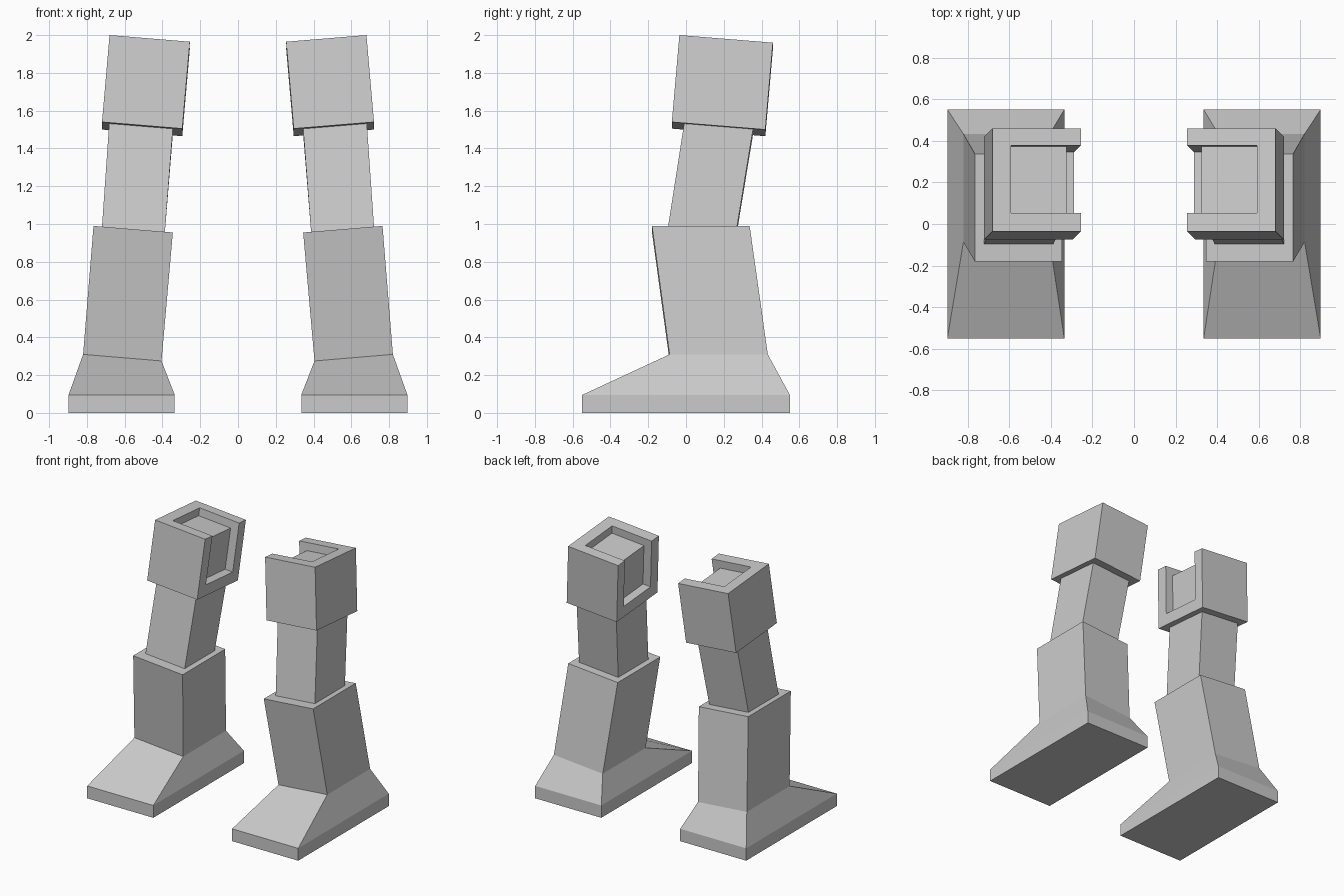
import bpy, bmesh
from mathutils import Vector

if "Cube" in bpy.data.objects:
    bpy.data.objects.remove(bpy.data.objects["Cube"])


def make_object(name, bm, mirror=True):
    bmesh.ops.recalc_face_normals(bm, faces=bm.faces)
    mesh = bpy.data.meshes.new(name)
    bm.to_mesh(mesh)
    bm.free()
    obj = bpy.data.objects.new(name, mesh)
    bpy.context.collection.objects.link(obj)
    if mirror:
        obj.modifiers.new("other_leg", 'MIRROR')
    return obj


def loft(name, rings):
    """Stack of rectangles: x0, x1, y0, y1, z at inner front corner, x slope, y slope."""
    bm = bmesh.new()
    loops = []
    for x0, x1, y0, y1, z, sx, sy in rings:
        corners = [(x0, y0), (x1, y0), (x1, y1), (x0, y1)]
        loops.append([bm.verts.new((x, y, z + sx * (x - x0) + sy * (y - y0)))
                      for x, y in corners])
    for a, b in zip(loops, loops[1:]):
        for i in range(4):
            j = (i + 1) % 4
            bm.faces.new((a[i], a[j], b[j], b[i]))
    bm.faces.new(loops[0])
    bm.faces.new(loops[-1])
    return make_object(name, bm)


# Leaning frame of the hip block: inner front top corner and its three edges
CORNER = Vector((0.255, -0.035, 1.965))
ACROSS = Vector((0.425, 0, 0.035))
BACK = Vector((0, 0.495, -0.04))
DOWN = Vector((0.04, -0.04, -0.46))


def prism(name, profile, v0, v1, mirror):
    """Profile in (across, down) fractions, extruded front to back."""
    bm = bmesh.new()
    ends = [[bm.verts.new(CORNER + ACROSS * u + BACK * v + DOWN * w)
             for u, w in profile] for v in (v0, v1)]
    for end in ends:
        bm.faces.new(end)
    n = len(profile)
    for i in range(n):
        j = (i + 1) % n
        bm.faces.new((ends[0][i], ends[0][j], ends[1][j], ends[1][i]))
    return make_object(name, bm, mirror)


# Foot with flared instep
loft("foot", [
    (0.335, 0.897, -0.55, 0.55, 0, 0, 0),
    (0.335, 0.897, -0.55, 0.55, 0.095, 0, 0),
    (0.405, 0.82, -0.087, 0.433, 0.275, 0.084, 0),
])

# Shin, ledge and narrower thigh
loft("shin_and_thigh", [
    (0.405, 0.82, -0.087, 0.433, 0.275, 0.084, 0),
    (0.345, 0.765, -0.18, 0.337, 0.955, 0.083, 0),
    (0.387, 0.72, -0.095, 0.27, 0.958, 0.083, 0),
    (0.345, 0.682, -0.01, 0.355, 1.504, 0.083, -0.081),
])

# Hip block with a recess open at the top and inner side, around a core
hip = prism("hip_block", [(0, 0), (1, 0), (1, 1), (0, 1)], 0, 1, False)
cutter = prism("recess_cutter", [
    (-0.2, -0.2), (0.79, -0.2), (0.79, 0.13), (0.15, 0.13),
    (0.15, 0.81), (-0.2, 0.81)], 0.178, 0.835, False)
cutter.hide_render = True
cut = hip.modifiers.new("recess", 'BOOLEAN')
cut.object = cutter
cut.operation = 'DIFFERENCE'
cut.solver = 'EXACT'
bpy.context.view_layer.objects.active = hip
bpy.ops.object.modifier_apply(modifier="recess")
bpy.data.objects.remove(cutter)
hip.modifiers.new("other_leg", 'MIRROR')
